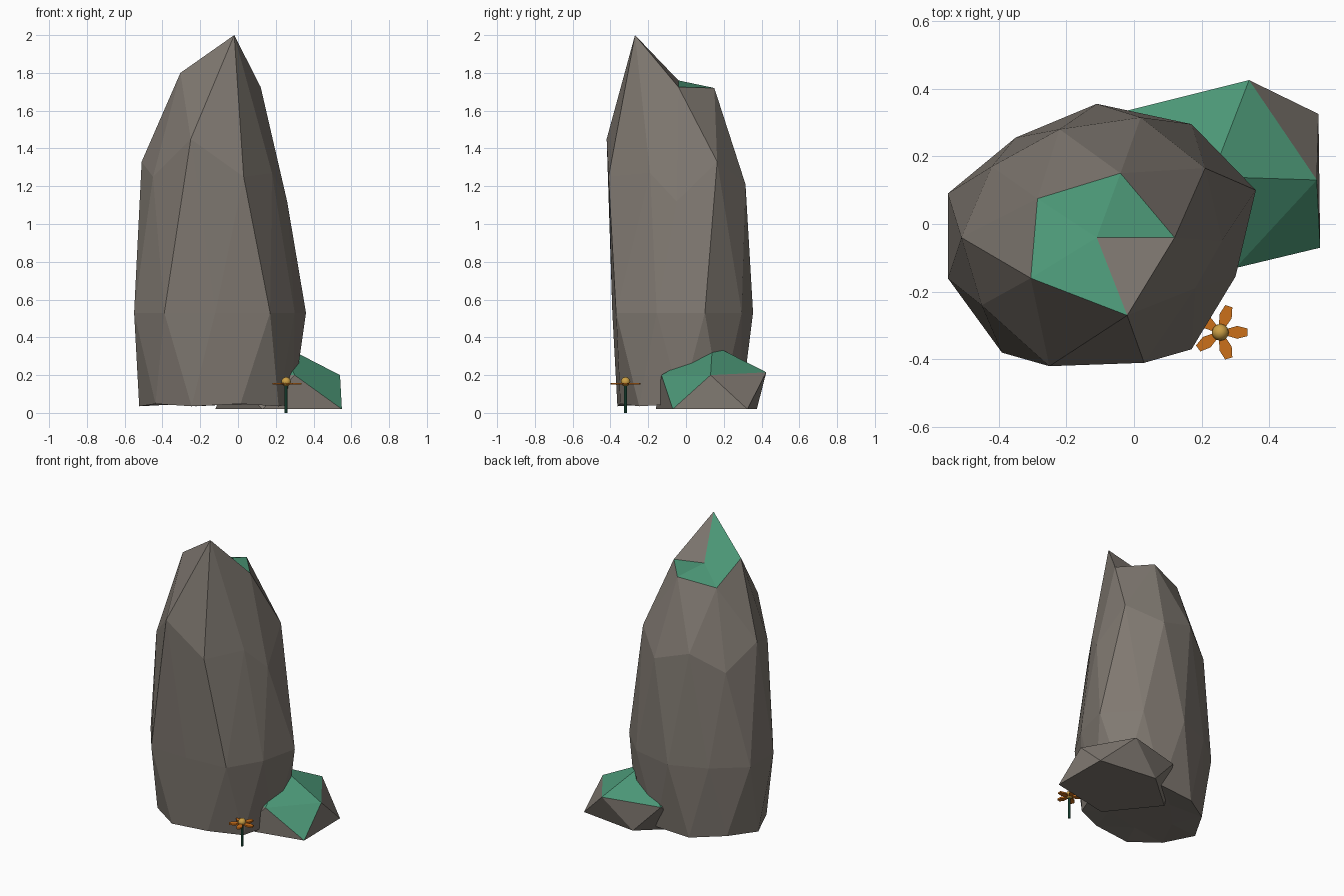
import bpy, bmesh, math
from mathutils import Matrix, Vector

if "Cube" in bpy.data.objects:
    bpy.data.objects.remove(bpy.data.objects["Cube"])


def material(name, rgb):
    m = bpy.data.materials.new(name)
    m.diffuse_color = (*rgb, 1)
    m.use_nodes = True
    m.node_tree.nodes["Principled BSDF"].inputs["Base Color"].default_value = m.diffuse_color
    return m


STONE = material("stone grey", (0.215, 0.19, 0.165))
MOSS = material("moss green", (0.07, 0.305, 0.18))
PETAL = material("petal orange", (0.60, 0.16, 0.01))
GOLD = material("pollen gold", (0.60, 0.35, 0.06))
STEM = material("stem green", (0.02, 0.13, 0.075))


def finish(bm, name, *mats):
    bmesh.ops.recalc_face_normals(bm, faces=bm.faces[:])
    mesh = bpy.data.meshes.new(name)
    bm.to_mesh(mesh)
    bm.free()
    for m in mats:
        mesh.materials.append(m)
    ob = bpy.data.objects.new(name, mesh)
    bpy.context.collection.objects.link(ob)
    return ob


# Tall rock: rings of a stretched 80-sided icosphere, each listed counterclockwise
summit = (-0.11, -0.04, 1.76)
crown = [(-0.02, -0.27, 2.0), (0.12, -0.04, 1.725), (-0.04, 0.15, 1.72),
         (-0.285, 0.075, 1.68), (-0.305, -0.16, 1.8)]
shoulder = [(0.03, -0.41, 1.25), (0.18, -0.19, 1.27), (0.26, -0.05, 1.12),
            (0.21, 0.165, 1.33), (0.02, 0.315, 1.21), (-0.22, 0.28, 1.29),
            (-0.42, 0.17, 1.17), (-0.51, -0.04, 1.33), (-0.45, -0.24, 1.25),
            (-0.25, -0.42, 1.45)]
waist = [(-0.12, -0.39), (0.17, -0.37), (0.30, -0.155), (0.36, 0.10), (0.17, 0.295),
         (-0.11, 0.355), (-0.35, 0.255), (-0.55, 0.09), (-0.55, -0.16), (-0.39, -0.38)]
axis = Vector((-0.1, -0.02))

bm = bmesh.new()
T = bm.verts.new(summit)
A = [bm.verts.new(p) for p in crown]
B = [bm.verts.new(p) for p in shoulder]
C = [bm.verts.new((x, y, 0.53)) for x, y in waist]
# Foot ring follows the waist midpoints, drawn in slightly
D = []
for i in range(10):
    mid = (Vector(waist[i]) + Vector(waist[(i + 1) % 10])) / 2
    p = axis + (mid - axis) * (0.94 if i % 2 else 0.91)
    D.append(bm.verts.new((*p, 0.035 if i % 2 else 0.048)))
E = [bm.verts.new((axis.x + (D[2 * k + 1].co.x - axis.x) * 0.55,
                   axis.y + (D[2 * k + 1].co.y - axis.y) * 0.55, 0.045)) for k in range(5)]
F = bm.verts.new((axis.x, axis.y, 0.045))

for k in range(5):
    j, e, o = (k + 1) % 5, 2 * k, 2 * k + 1
    n, b = (e + 2) % 10, (e - 1) % 10
    top = bm.faces.new((T, A[k], A[j]))
    top.material_index = 1 if k else 0          # moss on all but one summit face
    for tri in ((A[k], B[e], B[o]), (A[k], B[b], B[e]), (A[k], B[o], A[j]),
                (B[e], C[e], C[o]), (B[e], C[o], B[o]),
                (B[o], C[o], C[n]), (B[o], C[n], B[n]),
                (C[e], D[e], C[o]), (C[o], D[e], D[o]),
                (C[o], D[o], C[n]), (C[n], D[o], D[n]),
                (D[e], E[k], D[o]), (D[o], E[k], D[n]),
                (D[n], E[k], E[j]), (E[k], F, E[j])):
        bm.faces.new(tri)
finish(bm, "tall_rock", STONE, MOSS)

# Small rock: faceted hull with a flat base, moss on the upward faces
bm = bmesh.new()
for p in [(0.23, 0.14, 0.36),
          (0.34, 0.425, 0.215), (0.54, 0.13, 0.20), (0.30, -0.13, 0.20),
          (-0.05, 0.0, 0.20), (-0.04, 0.33, 0.21),
          (0.55, -0.07, 0.02), (0.545, 0.325, 0.02), (0.14, 0.375, 0.02),
          (-0.12, 0.15, 0.02), (0.13, -0.16, 0.02)]:
    bm.verts.new(p)
bmesh.ops.convex_hull(bm, input=bm.verts[:])
bmesh.ops.recalc_face_normals(bm, faces=bm.faces[:])
for f in bm.faces:
    f.normal_update()
    f.material_index = 1 if f.normal.z > 0.57 else 0
finish(bm, "small_rock", STONE, MOSS)

# Flower
FX, FY = 0.255, -0.32

bm = bmesh.new()
bmesh.ops.create_cone(bm, cap_ends=True, segments=8, radius1=0.008, radius2=0.008,
                      depth=0.15, matrix=Matrix.Translation((FX, FY, 0.075)))
finish(bm, "flower_stem", STEM)

bm = bmesh.new()
bmesh.ops.create_uvsphere(bm, u_segments=12, v_segments=8, radius=0.025,
                          matrix=Matrix.Translation((FX, FY, 0.165)))
for f in bm.faces:
    f.smooth = True
finish(bm, "flower_centre", GOLD)

# Five tapered petals around the centre
outline = [(0.012, -0.008), (0.05, -0.019), (0.081, -0.011),
           (0.081, 0.011), (0.05, 0.019), (0.012, 0.008)]
bm = bmesh.new()
for i in range(5):
    a = math.tau * i / 5
    c, s = math.cos(a), math.sin(a)
    low, high = ([bm.verts.new((FX + x * c - y * s, FY + x * s + y * c, z))
                  for x, y in outline] for z in (0.149, 0.159))
    bm.faces.new(low[::-1])
    bm.faces.new(high)
    for q in range(6):
        r = (q + 1) % 6
        bm.faces.new((low[q], low[r], high[r], high[q]))
finish(bm, "flower_petals", PETAL)
